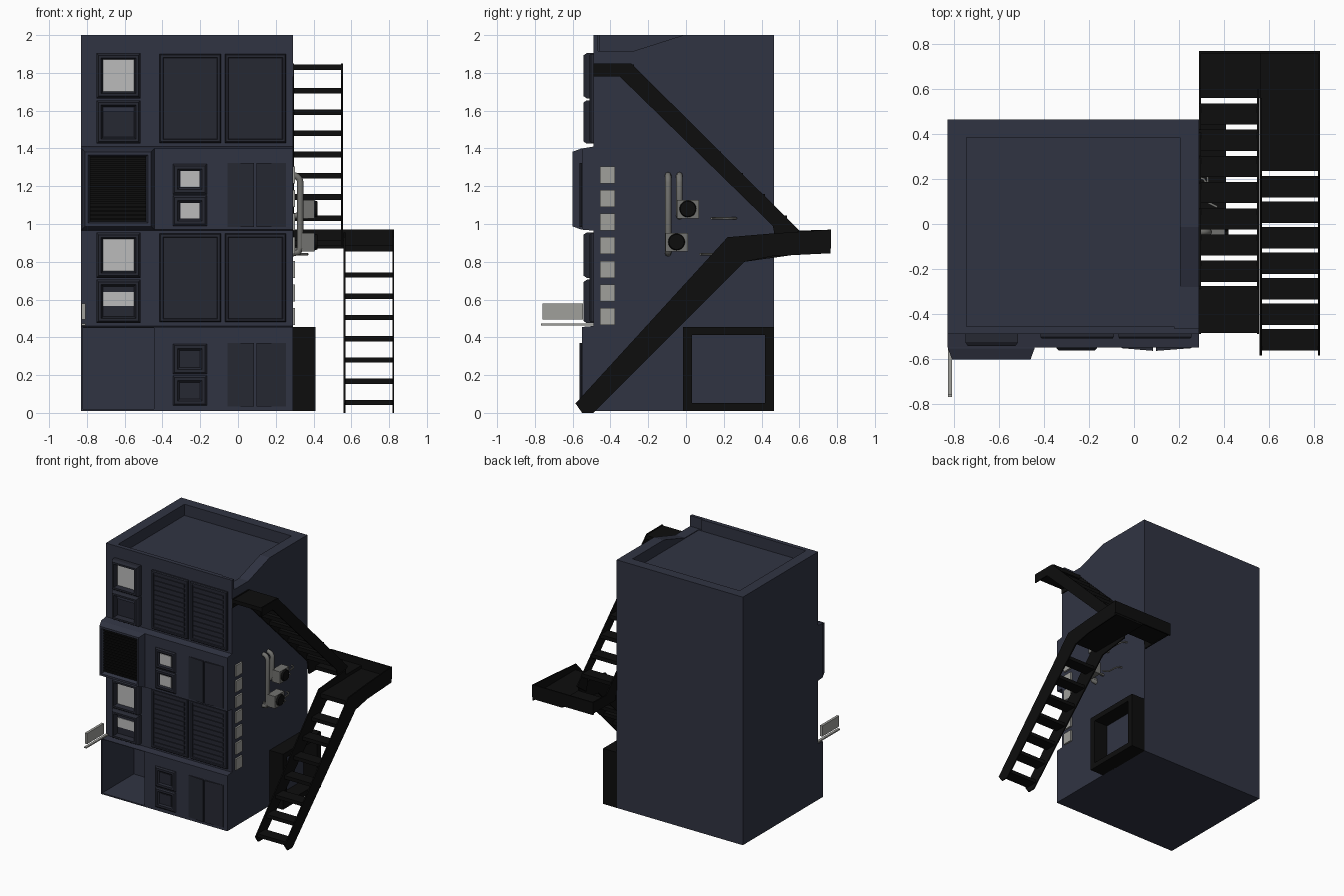
import bpy, bmesh, math
from mathutils import Matrix

if "Cube" in bpy.data.objects:
    bpy.data.objects.remove(bpy.data.objects["Cube"])


def mat(name, r, g, b):
    m = bpy.data.materials.new(name)
    m.diffuse_color = (r, g, b, 1)
    m.use_nodes = True
    m.node_tree.nodes["Principled BSDF"].inputs["Base Color"].default_value = m.diffuse_color
    return m


WALL = mat("wall_blue", 0.030, 0.034, 0.055)
TRIM = mat("dark_trim", 0.019, 0.021, 0.032)
BLACK = mat("black_metal", 0.004, 0.004, 0.004)
GLASS = mat("lit_glass", 0.5, 0.5, 0.5)
GREY = mat("grey_metal", 0.17, 0.17, 0.16)
SIGN = mat("sign_grey", 0.35, 0.35, 0.33)


def finish(name, bm, material):
    bmesh.ops.recalc_face_normals(bm, faces=bm.faces[:])
    me = bpy.data.meshes.new(name)
    bm.to_mesh(me)
    bm.free()
    ob = bpy.data.objects.new(name, me)
    bpy.context.collection.objects.link(ob)
    if material:
        me.materials.append(material)
    return ob


def loft(bm, rings):
    """Closed solid through rings of equal point counts."""
    loops = [[bm.verts.new(p) for p in r] for r in rings]
    n = len(loops[0])
    for a, b in zip(loops, loops[1:]):
        for i in range(n):
            bm.faces.new((a[i], a[(i + 1) % n], b[(i + 1) % n], b[i]))
    bm.faces.new(loops[0][::-1])
    bm.faces.new(loops[-1])


def prism(name, pts, x0, x1, material):
    """Extrude a (y, z) profile along x."""
    bm = bmesh.new()
    loft(bm, [[(x, y, z) for y, z in pts] for x in (x0, x1)])
    return finish(name, bm, material)


def boxes(name, items, material):
    """Boxes given as (x0, x1, y0, y1, z0, z1), in one object."""
    bm = bmesh.new()
    for x0, x1, y0, y1, z0, z1 in items:
        loft(bm, [[(x, y0, z0), (x, y1, z0), (x, y1, z1), (x, y0, z1)] for x in (x0, x1)])
    return finish(name, bm, material)


def bezel(name, x0, x1, z0, z1, steps, material):
    """Rectangular front-facing rings, each step = (inset, y)."""
    bm = bmesh.new()
    loft(bm, [[(x0 + d, y, z0 + d), (x1 - d, y, z0 + d), (x1 - d, y, z1 - d), (x0 + d, y, z1 - d)]
              for d, y in steps])
    return finish(name, bm, material)


def cut(ob, cutter):
    m = ob.modifiers.new("cut", 'BOOLEAN')
    m.operation, m.solver, m.object = 'DIFFERENCE', 'EXACT', cutter
    cutter.hide_render = True
    cutter.hide_viewport = True
    cutter.display_type = 'WIRE'


def pipe(name, pts, r, material):
    cu = bpy.data.curves.new(name, 'CURVE')
    cu.dimensions = '3D'
    cu.bevel_depth, cu.bevel_resolution, cu.use_fill_caps = r, 2, True
    sp = cu.splines.new('POLY')
    sp.points.add(len(pts) - 1)
    for p, co in zip(sp.points, pts):
        p.co = (*co, 1)
    cu.materials.append(material)
    ob = bpy.data.objects.new(name, cu)
    bpy.context.collection.objects.link(ob)


# Main block: alternating storeys step back from the front
building = prism("building", [(0.465, 0.01), (0.465, 2), (-0.49, 2), (-0.49, 1.41), (-0.55, 1.40),
                              (-0.55, 0.97), (-0.49, 0.965), (-0.49, 0.46), (-0.55, 0.455),
                              (-0.55, 0.01)], -0.83, 0.29, WALL)
cut(building, boxes("roof_cutter", [(-0.745, 0.205, -0.455, 0.385, 1.91, 2.1)], None))
cut(building, prism("parapet_gap_cutter", [(-0.465, 2.1), (-0.465, 1.915), (-0.28, 1.915),
                                           (-0.01, 2.001), (-0.01, 2.1)], 0.18, 0.35, None))
cut(building, boxes("alcove_cutter", [(-0.82, -0.445, -0.7, -0.15, 0.02, 0.45)], None))

# Set-back storeys: square windows and louvred shutters
for floor, dz in (("second", -0.95), ("fourth", 0)):
    for part, z0, z1 in (("upper", 1.665, 1.905), ("lower", 1.425, 1.655)):
        bezel(f"{floor}_{part}_window_frame", -0.75, -0.515, z0 + dz, z1 + dz,
              [(0, -0.48), (0, -0.525), (0.012, -0.543), (0.026, -0.543), (0.036, -0.505)], TRIM)
    boxes(f"{floor}_upper_glass", [(-0.715, -0.55, -0.508, -0.50, 1.70 + dz, 1.87 + dz)], GLASS)
    if floor == "second":
        boxes("second_lower_glass", [(-0.715, -0.55, -0.508, -0.50, 0.565, 0.64)], GLASS)
    else:
        boxes("fourth_lower_blind", [(-0.715, -0.55, -0.515, -0.50, 1.595, 1.62)], WALL)
    for k, (x0, x1) in enumerate(((-0.415, -0.09), (-0.07, 0.255))):
        bezel(f"{floor}_shutter_{k}", x0, x1, 1.43 + dz, 1.90 + dz,
              [(0, -0.48), (0, -0.503), (0.006, -0.51), (0.018, -0.51), (0.021, -0.503)], TRIM)
        boxes(f"{floor}_shutter_slats_{k}",
              [(x0 + 0.03, x1 - 0.03, -0.51, -0.50, z, z + 0.025)
               for z in (1.454 + dz + i * 0.0385 for i in range(11))], TRIM)

# Forward storeys: small windows and double doors
for floor, dz, glass in (("first", -0.952, TRIM), ("third", 0, GLASS)):
    for part, z0, z1 in (("upper", 1.157, 1.318), ("lower", 0.99, 1.15)):
        bezel(f"{floor}_{part}_small_window", -0.345, -0.165, z0 + dz, z1 + dz,
              [(0, -0.54), (0, -0.553), (0.01, -0.562), (0.026, -0.562), (0.036, -0.551)], TRIM)
        boxes(f"{floor}_{part}_small_glass",
              [(-0.305, -0.205, -0.555, -0.55, z0 + dz + 0.038, z1 + dz - 0.038)], glass)
    for k, (x0, x1, y0, y1) in enumerate(((-0.055, 0.085, -0.552, -0.564),
                                          (0.098, 0.255, -0.564, -0.552))):
        bm = bmesh.new()
        loft(bm, [[(x0, -0.54, z), (x0, y0, z), (x1, y1, z), (x1, -0.54, z)]
                  for z in (0.985 + dz, 1.322 + dz)])
        finish(f"{floor}_door_{k}", bm, TRIM)

# Large projecting vent box
bezel("vent_box", -0.827, -0.442, 0.97, 1.40,
      [(0, -0.54), (0, -0.553), (0.018, -0.602), (0.034, -0.602), (0.045, -0.57)], WALL)
boxes("vent_back", [(-0.785, -0.485, -0.573, -0.568, 1.01, 1.36)], BLACK)
boxes("vent_slats", [(-0.784, -0.486, -0.585, -0.57, z, z + 0.012)
                     for z in (1.02 + i * 0.0215 for i in range(16))], BLACK)

# Side entrance surround
boxes("side_entrance_frame", [(0.285, 0.41, -0.015, 0.033, 0.01, 0.455),
                              (0.285, 0.41, 0.418, 0.465, 0.01, 0.455),
                              (0.285, 0.41, 0.033, 0.418, 0.01, 0.053),
                              (0.285, 0.41, 0.033, 0.418, 0.413, 0.455)], BLACK)

# Fire escape: stringers
UPPER = [(-0.49, 1.85), (-0.29, 1.85), (0.60, 0.965), (0.765, 0.97), (0.765, 0.88),
         (0.48, 0.88), (0.46, 0.99), (-0.35, 1.78), (-0.49, 1.78)]
LOWER = [(-0.585, 0.05), (0.22, 0.93), (0.46, 0.95), (0.765, 0.97), (0.765, 0.845),
         (0.46, 0.83), (0.31, 0.80), (-0.49, 0.0), (-0.55, 0.0)]
prism("upper_stringer_inner", UPPER, 0.288, 0.297, BLACK)
prism("upper_stringer_outer", UPPER[:3] + UPPER[5:], 0.546, 0.555, BLACK)
prism("lower_stringer_outer", LOWER, 0.818, 0.827, BLACK)
prism("lower_stringer_inner", LOWER[:2] + [(0.56, 0.955), (0.56, 0.835)] + LOWER[6:],
      0.559, 0.568, BLACK)
# Fire escape: treads and landings
boxes("upper_treads", [(0.29, 0.552, y - 0.047, y + 0.047, z - 0.015, z + 0.015)
                       for y, z in ((-0.21 + i * 0.1165, 1.705 - i * 0.1125) for i in range(7))], BLACK)
boxes("lower_treads", [(0.562, 0.824, y - 0.048, y + 0.048, z - 0.014, z + 0.014)
                       for y, z in ((-0.515 + i * 0.1135, 0.055 + i * 0.1125) for i in range(7))], BLACK)
boxes("landings", [(0.29, 0.552, -0.485, -0.275, 1.815, 1.845),
                   (0.29, 0.565, 0.56, 0.765, 0.885, 0.915),
                   (0.56, 0.824, 0.235, 0.765, 0.855, 0.89),
                   (0.288, 0.827, 0.757, 0.768, 0.87, 0.97)], BLACK)

# Air conditioners with fans, ducts and thin lines
for k, (y, z, duct_y) in enumerate(((0.01, 1.08, -0.035), (-0.05, 0.905, -0.095))):
    boxes(f"air_unit_{k}", [(0.335, 0.405, y - 0.058, y + 0.06, z - 0.05, z + 0.047)], GREY)
    boxes(f"air_unit_bracket_{k}", [(0.288, 0.34, y + s, y + s + 0.015, z - 0.045, z - 0.03)
                                    for s in (-0.05, 0.035)], GREY)
    bm = bmesh.new()
    bmesh.ops.create_cone(bm, cap_ends=True, segments=20, radius1=0.046, radius2=0.04, depth=0.02,
                          matrix=Matrix.Translation((0.41, y, z)) @ Matrix.Rotation(math.pi / 2, 4, 'Y'))
    finish(f"air_unit_fan_{k}", bm, BLACK)
    bend = [(0.29 + 0.04 * math.sin(a), duct_y, 1.218 + 0.04 * math.cos(a))
            for a in (i * math.pi / 10 for i in range(6))]
    low = 1.07 if k == 0 else 0.875
    tail = [(0.33, duct_y, low), (0.32, duct_y, low - 0.025), (0.288, duct_y, low - 0.03)]
    pipe(f"air_duct_{k}", bend + tail, 0.017, GREY)
    ly, lz = (0.135, 1.03) if k == 0 else (0.075, 0.84)
    pipe(f"thin_line_{k}", [(0.288, ly + 0.13, lz), (0.31, ly + 0.125, lz), (0.325, ly + 0.1, lz),
                            (0.33, ly + 0.02, lz), (0.37, ly, lz)], 0.006, GREY)

# Blank sign tiles on the side wall, and a blank projecting sign at the front
boxes("side_sign_tiles", [(0.288, 0.303, -0.455, -0.375, z - 0.045, z + 0.045)
                          for z in (1.26 - i * 0.125 for i in range(7))], SIGN)
boxes("front_sign_panel", [(-0.828, -0.808, -0.76, -0.545, 0.495, 0.58)], SIGN)
boxes("front_sign_rail", [(-0.828, -0.808, -0.768, -0.49, 0.463, 0.473)], SIGN)
